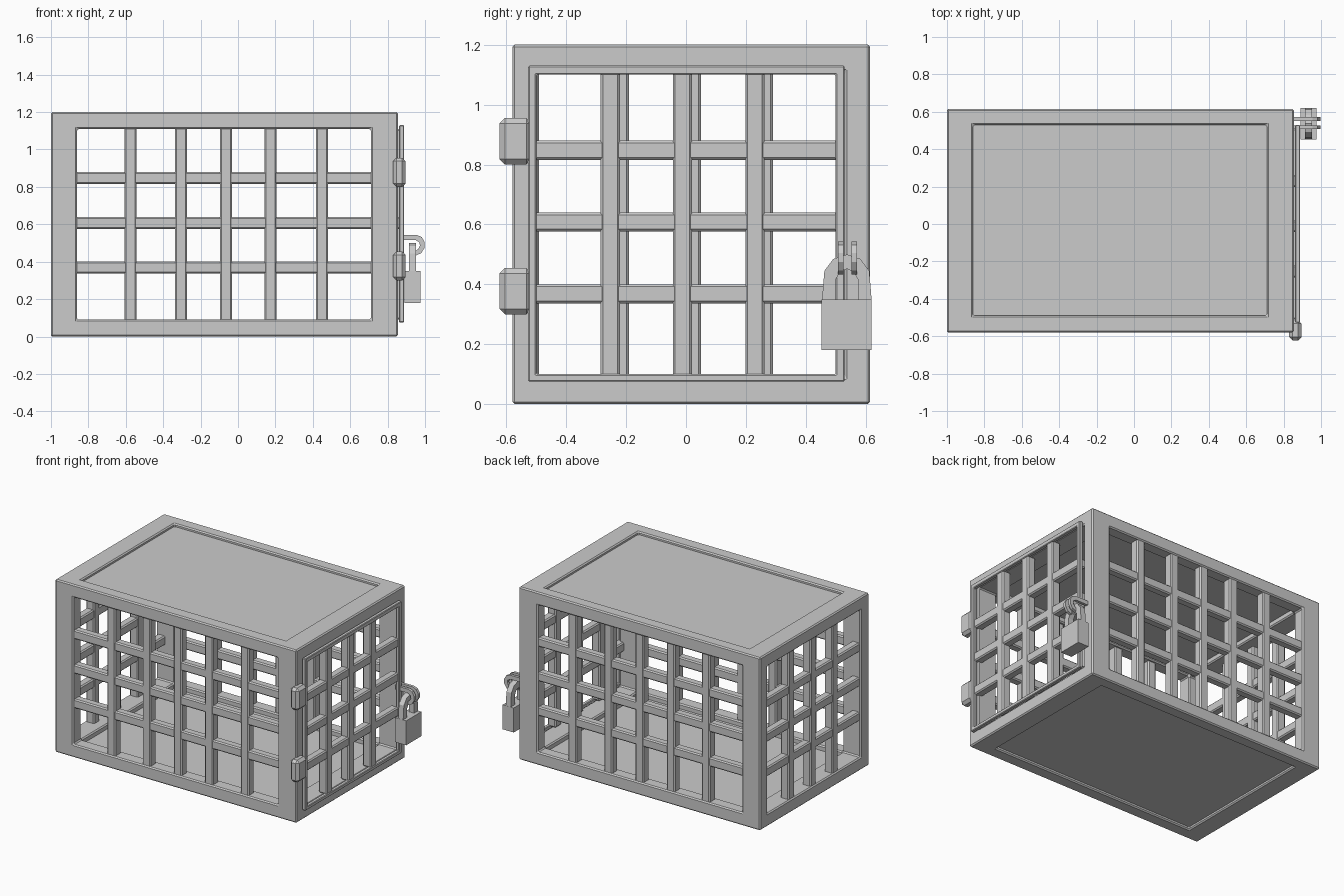
import bpy, bmesh
from mathutils import Vector

if "Cube" in bpy.data.objects:
    bpy.data.objects.remove(bpy.data.objects["Cube"])


def finish(name, bm, bevel=0.0):
    bmesh.ops.recalc_face_normals(bm, faces=bm.faces[:])
    me = bpy.data.meshes.new(name)
    bm.to_mesh(me)
    bm.free()
    ob = bpy.data.objects.new(name, me)
    bpy.context.collection.objects.link(ob)
    if bevel:
        m = ob.modifiers.new("bevel", 'BEVEL')
        m.width, m.segments = bevel, 1
        m.limit_method = 'ANGLE'
    return ob


def box(name, x, y, z, bevel=0.0):
    bm = bmesh.new()
    bmesh.ops.create_cube(bm, size=1)
    for v in bm.verts:
        v.co = Vector([(r[0] + r[1]) / 2 + c * (r[1] - r[0]) for c, r in zip(v.co, (x, y, z))])
    return finish(name, bm, bevel)


def lattice(name, xs, ys, zs, keep, bevel):
    """Solid made of the grid cells for which keep(i, j, k) is true."""
    bm = bmesh.new()
    axes = (xs, ys, zs)
    verts = {}

    def vert(key):
        if key not in verts:
            verts[key] = bm.verts.new([axes[a][key[a]] for a in range(3)])
        return verts[key]

    def solid(c):
        return all(0 <= c[a] < len(axes[a]) - 1 for a in range(3)) and keep(*c)

    for i in range(len(xs) - 1):
        for j in range(len(ys) - 1):
            for k in range(len(zs) - 1):
                cell = (i, j, k)
                if not solid(cell):
                    continue
                for a in range(3):
                    for s in (0, 1):
                        n = list(cell)
                        n[a] += 2 * s - 1
                        if solid(n):
                            continue
                        b, c = (a + 1) % 3, (a + 2) % 3
                        quad = []
                        for u, w in ((0, 0), (1, 0), (1, 1), (0, 1)):
                            p = list(cell)
                            p[a] += s
                            p[b] += u
                            p[c] += w
                            quad.append(vert(tuple(p)))
                        bm.faces.new(quad)
    return finish(name, bm, bevel)


def extruded(name, outline, to3d, depth, bevel=0.0):
    """Flat outline pushed along the given depth vector."""
    bm = bmesh.new()
    f = bm.faces.new([bm.verts.new(to3d(*p)) for p in outline])
    r = bmesh.ops.extrude_face_region(bm, geom=[f])
    vs = [g for g in r["geom"] if isinstance(g, bmesh.types.BMVert)]
    bmesh.ops.translate(bm, vec=depth, verts=vs)
    return finish(name, bm, bevel)


# Cage frame: twelve beams around open sides
X = (-1.0, -0.86, 0.71, 0.855)
Y = (-0.58, -0.49, 0.53, 0.615)
Z = (0.0, 0.09, 1.11, 1.2)
lattice("cage_frame", X, Y, Z, lambda *c: sum(i != 1 for i in c) >= 2, 0.008)

# Recessed roof and floor panels
for name, z in (("roof_panel", (1.145, 1.18)), ("floor_panel", (0.02, 0.055))):
    box(name, (-0.87, 0.72), (-0.50, 0.54), z)

# Bars of the front and back walls
H = 0.032
LEVELS = (0.368, 0.608, 0.848)
for side, yc in (("front", -0.54), ("back", 0.575)):
    for n, xc in enumerate((-0.575, -0.305, -0.065, 0.175, 0.45)):
        box(f"{side}_upright_bar_{n}", (xc - H, xc + H), (yc - H, yc + H), (0.08, 1.12), 0.008)
    for n, zc in enumerate(LEVELS):
        box(f"{side}_cross_bar_{n}", (-0.87, 0.72), (yc - H + .003, yc + H - .003),
            (zc - H, zc + H), 0.008)

# Bars of the left wall and the door
for side, xc, ys, yr, zr in (
        ("left", -0.96, (-0.222, 0.018, 0.258), (-0.50, 0.54), (0.08, 1.12)),
        ("door", 0.85, (-0.253, -0.012, 0.23), (-0.51, 0.51), (0.092, 1.11))):
    for n, yc in enumerate(ys):
        box(f"{side}_upright_bar_{n}", (xc - H, xc + H), (yc - H, yc + H), zr, 0.008)
    for n, zc in enumerate(LEVELS):
        box(f"{side}_cross_bar_{n}", (xc - H + .003, xc + H - .003), yr,
            (zc - H, zc + H), 0.008)

# Thin door rim standing just proud of the right opening
lattice("door_rim", (0.862, 0.888), (-0.527, -0.50, 0.50, 0.53), (0.075, 0.10, 1.10, 1.13),
        lambda i, j, k: j != 1 or k != 1, 0.004)

# Two chamfered hinges
for n, z in enumerate((0.30, 0.80)):
    box(f"hinge_{n}", (0.83, 0.896), (-0.623, -0.515), (z, z + 0.155), 0.018)

# Padlock body and shackle
box("padlock_body", (0.89, 0.975), (0.453, 0.62), (0.18, 0.35))
arch = [(-0.083, 0.345), (-0.075, 0.445), (-0.045, 0.485), (0, 0.5), (0.045, 0.485),
        (0.075, 0.445), (0.083, 0.345), (0.038, 0.345), (0.038, 0.415), (0.022, 0.442),
        (0, 0.452), (-0.022, 0.442), (-0.038, 0.415), (-0.038, 0.345)]
extruded("padlock_shackle", arch, lambda u, v: (0.913, 0.537 + u, v), (0.038, 0, 0))

# Pair of hooked hasp plates, one on the door and one on the frame
hook = [(0.85, 0.543), (0.955, 0.543), (0.982, 0.532), (0.998, 0.505), (0.998, 0.475),
        (0.98, 0.446), (0.95, 0.433), (0.945, 0.455), (0.963, 0.467), (0.973, 0.485),
        (0.97, 0.503), (0.95, 0.515), (0.85, 0.515)]
for n, y in enumerate((0.507, 0.552)):
    extruded(f"hasp_hook_{n}", hook, lambda u, v: (u, y, v), (0, 0.019, 0))
